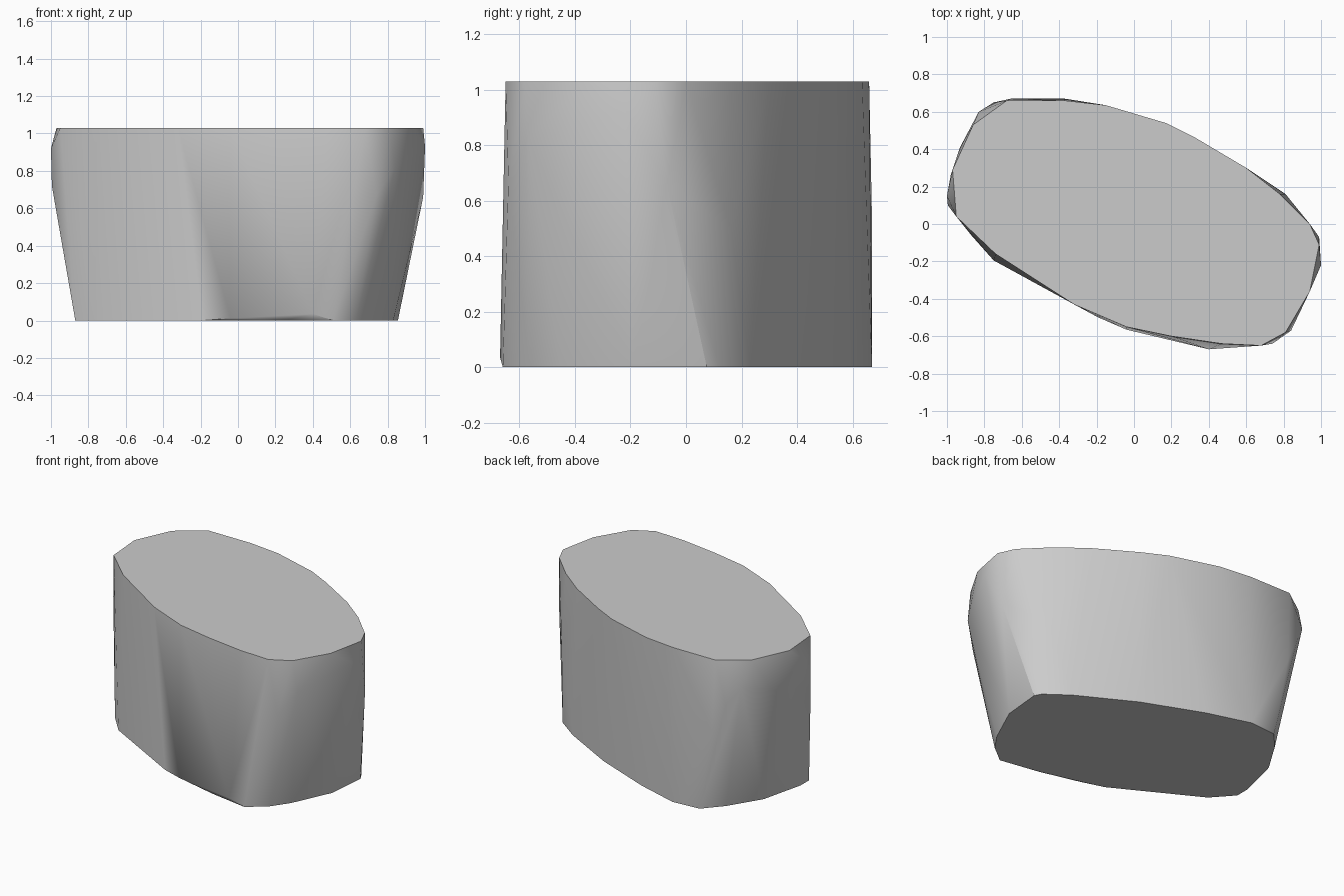
import bpy, bmesh, math

cube = bpy.data.objects.get("Cube")
if cube:
    bpy.data.objects.remove(cube, do_unlink=True)

HEIGHT = 1.03

# outline of the flat top
top = [(.99, -.11), (.94, 0), (.78, .16), (.6, .3), (.33, .46), (.17, .54),
       (-.15, .635), (-.37, .66), (-.68, .66), (-.86, .53), (-.97, .29),
       (-.95, .04), (-.74, -.16), (-.32, -.43), (-.04, -.55), (.2, -.6),
       (.47, -.64), (.68, -.65), (.81, -.58), (.94, -.36)]

# outline of the smaller flat base
base = [(.855, .075), (.83, .12), (.68, .23), (.31, .43), (-.08, .585),
        (-.37, .67), (-.56, .655), (-.67, .53), (-.8, .32), (-.87, .03),
        (-.87, -.06), (-.75, -.195), (-.19, -.5), (.24, -.615),
        (.51, -.66), (.63, -.565), (.71, -.45), (.83, -.19)]

# bulges and chipped corners between the two outlines
bulges = [(-1, .15, .92), (-.995, .1, .72), (-.98, .26, .88),
          (-.93, .41, .8), (-.83, .6, .86), (-.75, .65, .74),
          (-.66, .67, .55), (1, -.22, .93), (.99, -.07, .66),
          (.84, -.57, .82), (.74, -.64, .67), (.4, -.67, .035),
          (-.04, -.565, .012), (.81, .16, .5)]

# stone block as the hull of its outlines
bm = bmesh.new()
for x, y in top:
    bm.verts.new((x, y, HEIGHT))
for x, y in base:
    bm.verts.new((x, y, 0))
for point in bulges:
    bm.verts.new(point)
bmesh.ops.convex_hull(bm, input=bm.verts[:])
spare = [v for v in bm.verts if not v.link_faces]
bmesh.ops.delete(bm, geom=spare, context='VERTS')
bmesh.ops.dissolve_limit(bm, angle_limit=math.radians(1),
                         verts=bm.verts[:], edges=bm.edges[:])
bmesh.ops.recalc_face_normals(bm, faces=bm.faces[:])

mesh = bpy.data.meshes.new("stone_block")
bm.to_mesh(mesh)
bm.free()
stone = bpy.data.objects.new("stone_block", mesh)
bpy.context.collection.objects.link(stone)

# plain grey stone
grey = bpy.data.materials.new("stone_grey")
grey.use_nodes = True
colour = (.6, .6, .6, 1)
grey.diffuse_color = colour
grey.node_tree.nodes["Principled BSDF"].inputs["Base Color"].default_value = colour
mesh.materials.append(grey)

# soft walls with crisp rims
bpy.context.view_layer.objects.active = stone
stone.select_set(True)
bpy.ops.object.shade_smooth_by_angle(angle=math.radians(35))
